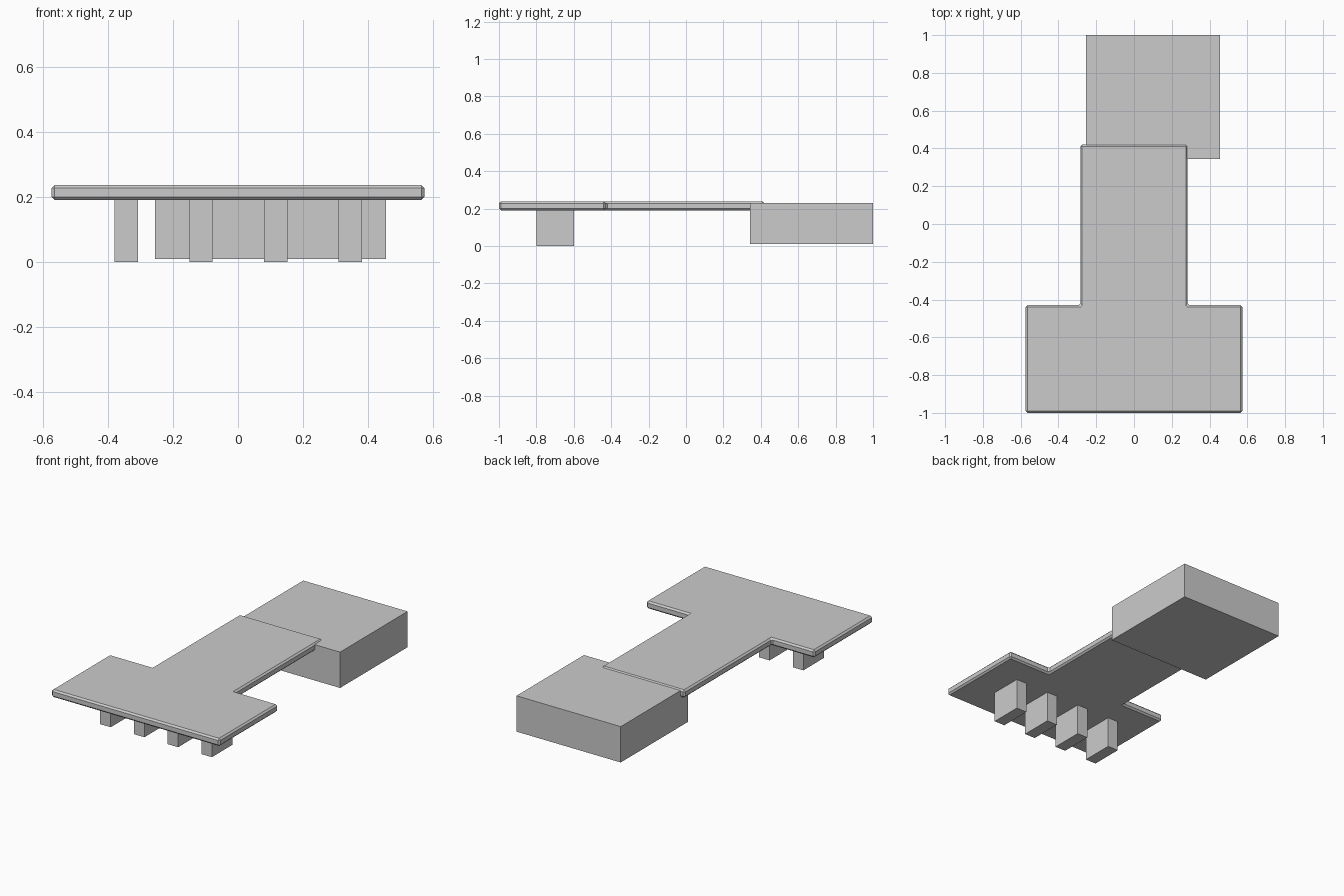
import bpy, bmesh

if "Cube" in bpy.data.objects:
    bpy.data.objects.remove(bpy.data.objects["Cube"])

def mesh_object(name, bm):
    bmesh.ops.recalc_face_normals(bm, faces=bm.faces)
    me = bpy.data.meshes.new(name)
    bm.to_mesh(me)
    bm.free()
    ob = bpy.data.objects.new(name, me)
    bpy.context.collection.objects.link(ob)
    return ob

def extruded(name, outline, z0, z1):
    bm = bmesh.new()
    face = bm.faces.new([bm.verts.new((x, y, z0)) for x, y in outline])
    top = bmesh.ops.extrude_face_region(bm, geom=[face], use_keep_orig=True)["geom"]
    for v in top:
        if isinstance(v, bmesh.types.BMVert):
            v.co.z = z1
    return mesh_object(name, bm)

def box(name, x0, x1, y0, y1, z0, z1):
    return extruded(name, [(x0, y0), (x1, y0), (x1, y1), (x0, y1)], z0, z1)

# T-shaped plate with chamfered edges
half = [(0.574, -1.0), (0.574, -0.43), (0.284, -0.43), (0.284, 0.42)]
outline = half + [(-x, y) for x, y in reversed(half)]
plate = extruded("plate", outline, 0.191, 0.238)
bevel = plate.modifiers.new("chamfer", 'BEVEL')
bevel.width = 0.01
bevel.segments = 1

# Offset block under the end of the stem
box("end_block", -0.255, 0.456, 0.343, 1.0, 0.01, 0.231)

# Row of four small legs
for i in range(4):
    cx = -0.344 + i * 0.23
    box(f"leg_{i + 1}", cx - 0.036, cx + 0.036, -0.8, -0.6, 0.0, 0.195)
